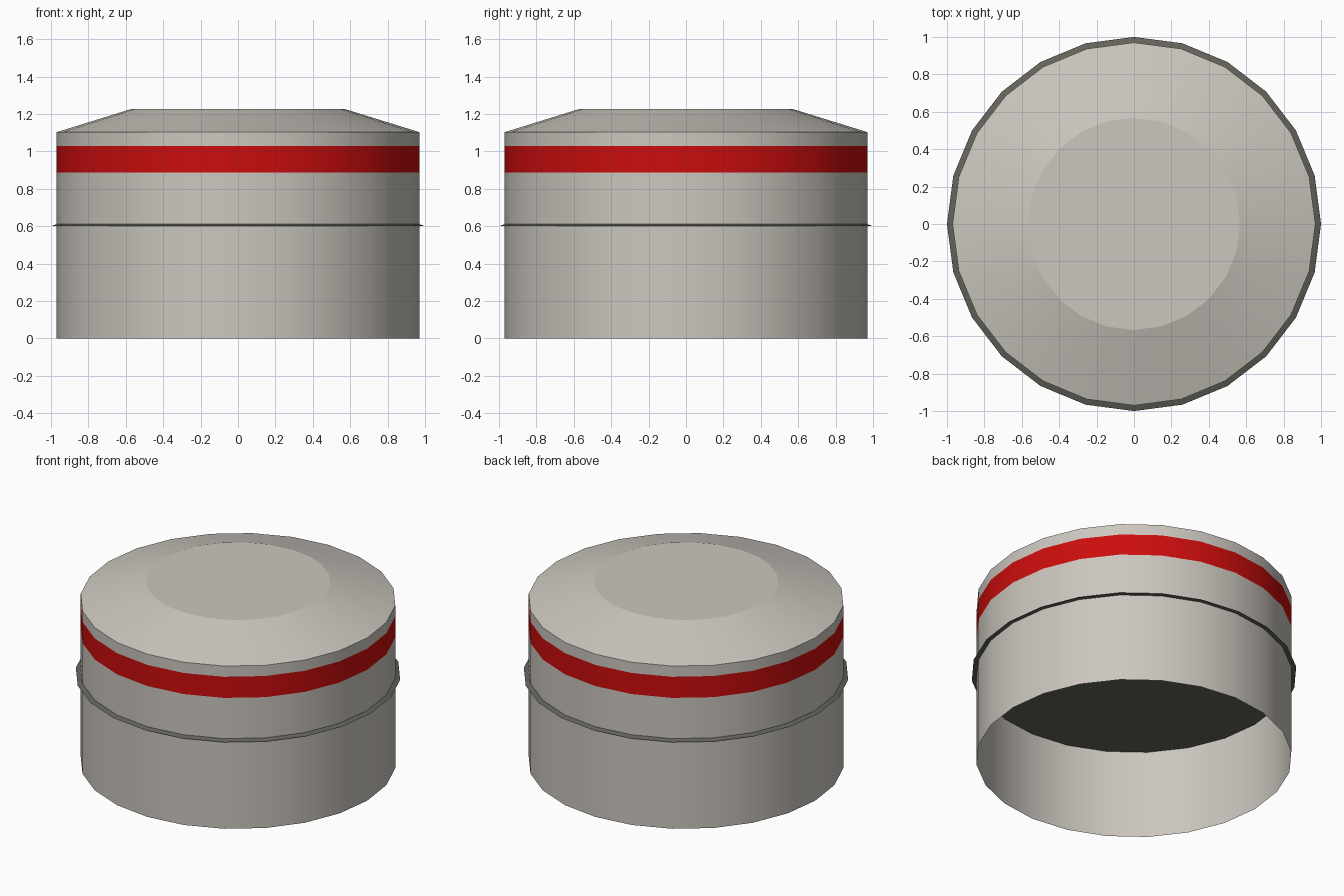
import bpy, bmesh, math

if "Cube" in bpy.data.objects:
    bpy.data.objects.remove(bpy.data.objects["Cube"])

SIDES = 24


def material(name, rgb):
    m = bpy.data.materials.new(name)
    m.diffuse_color = (*rgb, 1)
    m.use_nodes = True
    m.node_tree.nodes["Principled BSDF"].inputs["Base Color"].default_value = m.diffuse_color
    return m


pale = material("pale_grey", (0.60, 0.57, 0.52))
red = material("red", (0.60, 0.004, 0.004))
dark = material("dark_grey", (0.125, 0.125, 0.105))


def revolve(name, profile, mats, cap_top=False, cap_bottom=False, rule=None):
    """Turn a list of (radius, z) points into a round part with crisp rims."""
    bm = bmesh.new()
    rings = []
    for r, z in profile:
        rings.append([bm.verts.new((r * math.cos(math.tau * i / SIDES),
                                    r * math.sin(math.tau * i / SIDES), z))
                      for i in range(SIDES)])
    for a, b in zip(rings, rings[1:]):
        for i in range(SIDES):
            j = (i + 1) % SIDES
            bm.faces.new((a[i], a[j], b[j], b[i]))
    if cap_top:
        bm.faces.new(rings[-1])
    if cap_bottom:
        bm.faces.new(rings[0][::-1])
    bm.normal_update()
    for f in bm.faces:
        f.smooth = True
        if rule:
            f.material_index = rule(f.calc_center_median().z)
    # every rim where the slope changes stays sharp
    for e in bm.edges:
        if len(e.link_faces) == 2 and abs(e.verts[0].co.z - e.verts[1].co.z) < 1e-5:
            e.smooth = e.calc_face_angle() < 0.1
    me = bpy.data.meshes.new(name)
    bm.to_mesh(me)
    bm.free()
    for m in mats:
        me.materials.append(m)
    ob = bpy.data.objects.new(name, me)
    bpy.context.collection.objects.link(ob)
    return ob


# open-bottomed wall with a red band
revolve("wall", [(0.97, 0), (0.97, 0.605), (0.97, 0.887), (0.97, 1.03), (0.97, 1.103)],
        [pale, red], rule=lambda z: int(0.887 < z < 1.03))

# sloping roof with a flat centre
revolve("roof", [(0.97, 1.103), (0.567, 1.228)], [pale], cap_top=True)

# thin floor plate whose bevelled lip sticks out of the wall
revolve("floor_plate", [(1.0, 0.60), (0.968, 0.612)], [dark], cap_top=True, cap_bottom=True)
